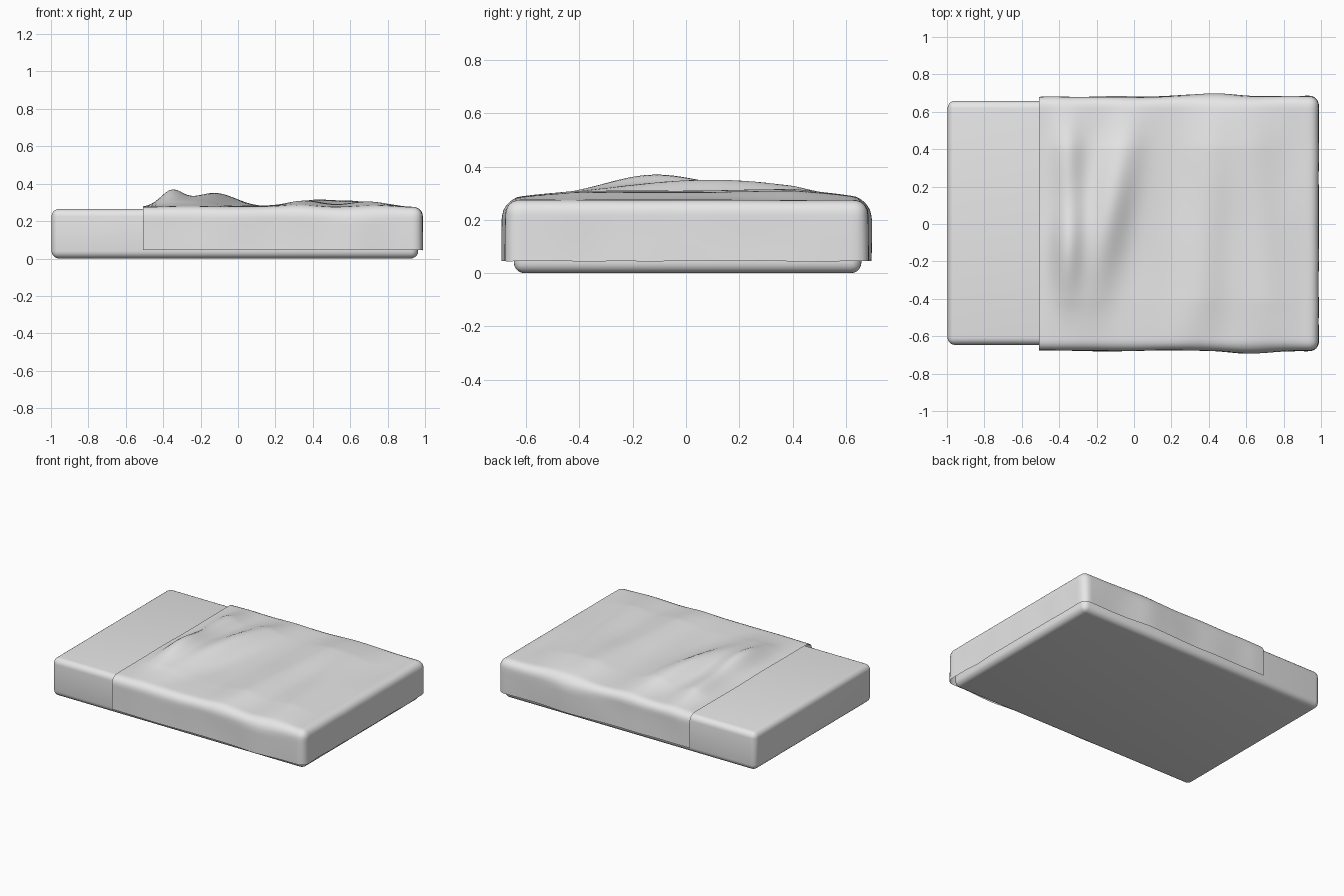
import bpy, bmesh, math
from mathutils import Vector, noise

if "Cube" in bpy.data.objects:
    bpy.data.objects.remove(bpy.data.objects["Cube"])


def material(name, rgb):
    m = bpy.data.materials.new(name)
    m.diffuse_color = (*rgb, 1)
    m.use_nodes = True
    m.node_tree.nodes["Principled BSDF"].inputs["Base Color"].default_value = m.diffuse_color
    return m


light_grey = material("light grey fabric", (0.8, 0.8, 0.8))


def finish(bm, name):
    me = bpy.data.meshes.new(name)
    bm.to_mesh(me)
    bm.free()
    ob = bpy.data.objects.new(name, me)
    bpy.context.collection.objects.link(ob)
    me.materials.append(light_grey)
    for o in bpy.context.selected_objects:
        o.select_set(False)
    ob.select_set(True)
    bpy.context.view_layer.objects.active = ob
    bpy.ops.object.shade_smooth_by_angle(angle=math.radians(50))
    return ob


# mattress: rounded slab
bm = bmesh.new()
bmesh.ops.create_cube(bm, size=1)
for v in bm.verts:
    v.co = Vector((v.co.x * 1.96 - 0.02, v.co.y * 1.305 + 0.006, v.co.z * 0.265 + 0.1325))
bmesh.ops.bevel(bm, geom=bm.edges[:], offset=0.04, segments=5, profile=0.5, affect='EDGES')
finish(bm, "mattress")

# blanket: open sheet over top, both sides and foot end
LO, HI = Vector((-0.51, -0.675, 0.045)), Vector((0.985, 0.68, 0.275))
R = 0.05
bm = bmesh.new()


def patch(origin, u, v, flip=False):
    nu, nv = round(u.length / 0.02), round(v.length / 0.02)
    # same cell counts along shared edges so the patches weld together
    g = [[bm.verts.new(origin + u * (i / nu) + v * (j / nv)) for j in range(nv + 1)]
         for i in range(nu + 1)]
    for i in range(nu):
        for j in range(nv):
            q = [g[i][j], g[i + 1][j], g[i + 1][j + 1], g[i][j + 1]]
            bm.faces.new(q[::-1] if flip else q)


S = HI - LO
dx, dy, dz = Vector((S.x, 0, 0)), Vector((0, S.y, 0)), Vector((0, 0, S.z))
patch(LO + dz, dx, dy)
patch(LO, dx, dz)
patch(LO + dy, dx, dz, True)
patch(LO + dx, dy, dz)
bmesh.ops.remove_doubles(bm, verts=bm.verts[:], dist=0.0005)


def gauss(d, w):
    return math.exp(-(d / w) ** 2)


def folds(x, y):
    """Height of the rumples on top of the blanket."""
    h = 0.085 * gauss(x + 0.35 - 0.04 * y, 0.085) * gauss(y + 0.12, 0.27)
    h += 0.045 * gauss(x + 0.36, 0.08) * gauss(y - 0.35, 0.28)
    h += 0.068 * gauss(x + 0.15 - 0.2 * y, 0.11) * gauss(y - 0.1, 0.5)
    h += 0.035 * gauss(x - 0.38 - 0.08 * y, 0.13)
    h += 0.03 * gauss(x - 0.66 + 0.1 * y, 0.14)
    h += 0.007 * noise.noise(Vector((x * 4, y * 2.2, 3.1)))
    h += 0.008 * gauss(x + 0.1, 0.3)
    return h


for v in bm.verts:
    p = v.co.copy()
    # round the top and foot edges
    q = Vector((min(p.x, HI.x - R), max(LO.y + R, min(p.y, HI.y - R)), min(p.z, HI.z - R)))
    n = (p - q).normalized()
    p = q + n * R
    # rumpled top, fading toward the hanging sides
    edge = max(0, min(1, (0.69 - abs(p.y)) / 0.28)) ** 0.75
    foot = max(0, min(1, (0.99 - p.x) / 0.15))
    if n.z > 0:
        p.z += folds(p.x, p.y) * edge * foot * n.z
    # wavy hanging sides and hem
    low = 1 - max(0, (p.z - 0.2) / 0.12) if p.z > 0.2 else 1
    side = noise.noise(Vector((p.x * 3.5, p.z * 3, 1.7 if p.y > 0 else 8.2)))
    bulge = 0.013 * gauss(p.x - (0.45 if p.y > 0 else 0.6), 0.14)
    head = max(0, min(1, (p.x + 0.51) / 0.1))
    p.y += n.y * max(0, low) * head * (0.008 * side + bulge + 0.003)
    p.x += n.x * 0.005 * noise.noise(Vector((p.y * 4, p.z * 4, 5)))
    if p.z < 0.1:
        p.z += 0.007 * n.x * noise.noise(Vector((p.y * 6, 2.3, 0.4)))
    v.co = p
finish(bm, "blanket")

# centre the assembly on x = 0
for ob in bpy.context.collection.objects:
    ob.location.x = 0.003
